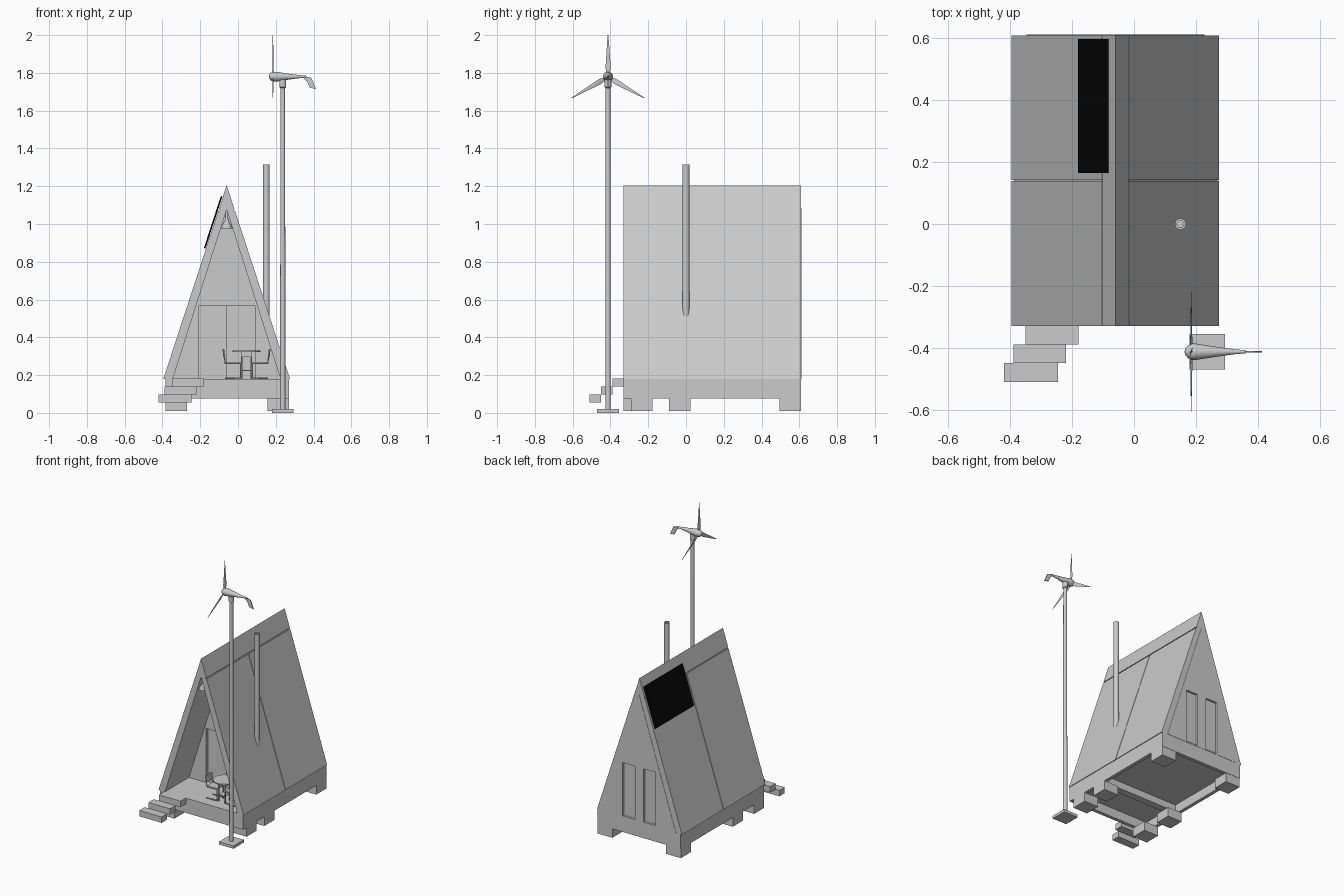
import bpy, bmesh, math
from mathutils import Vector, Matrix

if "Cube" in bpy.data.objects:
    bpy.data.objects.remove(bpy.data.objects["Cube"])

CX, APEX, SLOPE = -0.06, 1.205, 0.327   # roof centre line, ridge height, half width per unit of drop


def finish(name, bm, smooth=False):
    bmesh.ops.recalc_face_normals(bm, faces=bm.faces)
    me = bpy.data.meshes.new(name)
    bm.to_mesh(me)
    bm.free()
    ob = bpy.data.objects.new(name, me)
    bpy.context.collection.objects.link(ob)
    if smooth:
        bpy.ops.object.select_all(action='DESELECT')
        ob.select_set(True)
        bpy.context.view_layer.objects.active = ob
        bpy.ops.object.shade_smooth_by_angle(angle=math.radians(35))
    return ob


def prism(name, pts, y0, y1):
    """Extrude an x-z profile along y."""
    bm = bmesh.new()
    f = bm.faces.new([bm.verts.new((x, y0, z)) for x, z in pts])
    r = bmesh.ops.extrude_face_region(bm, geom=[f])
    vs = [g for g in r['geom'] if isinstance(g, bmesh.types.BMVert)]
    bmesh.ops.translate(bm, verts=vs, vec=(0, y1 - y0, 0))
    return finish(name, bm)


def box(name, x0, x1, y0, y1, z0, z1):
    return prism(name, [(x0, z0), (x1, z0), (x1, z1), (x0, z1)], y0, y1)


def lathe(name, prof, loc, axis='Z', n=24):
    """Spin a (radius, height) profile around an axis through loc."""
    bm = bmesh.new()
    vs = [bm.verts.new((r, 0, h)) for r, h in prof]
    es = [bm.edges.new(p) for p in zip(vs, vs[1:])]
    bmesh.ops.spin(bm, geom=vs + es, cent=(0, 0, 0), axis=(0, 0, 1), angle=2 * math.pi, steps=n)
    bmesh.ops.remove_doubles(bm, verts=bm.verts, dist=1e-5)
    if axis == 'X':
        bmesh.ops.rotate(bm, verts=bm.verts, matrix=Matrix.Rotation(math.pi / 2, 3, 'Y'))
    bmesh.ops.translate(bm, verts=bm.verts, vec=loc)
    return finish(name, bm, True)


def tube(name, pts, r):
    cu = bpy.data.curves.new(name, 'CURVE')
    cu.dimensions = '3D'
    cu.bevel_depth, cu.bevel_resolution, cu.use_fill_caps = r, 2, True
    sp = cu.splines.new('POLY')
    sp.points.add(len(pts) - 1)
    for p, c in zip(sp.points, pts):
        p.co = (*c, 1)
    ob = bpy.data.objects.new(name, cu)
    bpy.context.collection.objects.link(ob)


def cut(ob, *dims):
    c = box("cutter", *dims)
    c.hide_render = True
    m = ob.modifiers.new("cut", 'BOOLEAN')
    m.operation, m.object, m.solver = 'DIFFERENCE', c, 'EXACT'
    bpy.context.view_layer.objects.active = ob
    bpy.ops.object.modifier_apply(modifier=m.name)
    bpy.data.objects.remove(c)


def half(z, off=0.0):
    return (APEX - z) * SLOPE - off


# Foundation: floor slab, rim beams, cross beam and feet
XL, XR, YF, YB = -0.385, 0.27, -0.33, 0.61
box("floor_slab", XL, XR, YF, YB, 0.14, 0.18)
for n, a in (("left", XL), ("right", XR - 0.025)):
    box(f"{n}_rim_beam", a, a + 0.025, YF, YB, 0.075, 0.14)
for n, a in (("front", YF), ("back", YB - 0.025)):
    box(f"{n}_rim_beam", XL + 0.025, XR - 0.025, a, a + 0.025, 0.075, 0.14)
box("cross_beam", XL + 0.025, XR - 0.025, -0.06, -0.01, 0.09, 0.14)
for n, x, front in (("left", XL, YF), ("right", XR - 0.115, -0.29)):
    for m, y in (("front", front), ("middle", -0.09), ("back", YB - 0.115)):
        box(f"{m}_{n}_foot", x, x + 0.115, y, y + 0.113, 0.01, 0.076)

# Entrance steps
for i, (x0, x1) in enumerate(((-0.42, -0.245), (-0.39, -0.22), (-0.35, -0.18))):
    box(f"step_{i + 1}", x0, x1, -0.51 + 0.06 * i, -0.45 + 0.06 * i, 0.055 + 0.042 * i, 0.097 + 0.042 * i)

# Roof: inner A-frame shell, cladding panels with seams, ridge cap
T, Z0 = 0.007, 0.18
b = half(Z0, T)
prism("roof_shell", [(CX - b, Z0), (CX, APEX - T / SLOPE), (CX + b, Z0),
                     (CX + 0.285, Z0), (CX, 1.075), (CX - 0.285, Z0)], YF, YB)
for n, s in (("left", -1), ("right", 1)):
    quad = [(CX + s * half(z, o), z) for z, o in ((Z0, 0), (1.07, 0), (1.07, T), (Z0, T))]
    prism(f"{n}_front_roof_panel", quad, YF, 0.139)
    prism(f"{n}_back_roof_panel", quad, 0.143, YB)
h0, h1 = half(1.077), half(1.077, T)
prism("ridge_cap", [(CX - h0, 1.077), (CX, APEX), (CX + h0, 1.077), (CX + h1, 1.077),
                    (CX, APEX - T / SLOPE), (CX - h1, 1.077)], YF, YB)

# Gable walls with recessed doors
tri = [(CX - 0.288, Z0), (CX + 0.288, Z0), (CX, 1.085)]
back = prism("back_wall", tri, 0.57, 0.612)
for x0, x1 in ((-0.19, -0.095), (-0.025, 0.07)):
    cut(back, x0, x1, 0.597, 0.65, 0.19, 0.57)
front = prism("porch_wall", tri, -0.06, -0.02)
cut(front, -0.21, 0.09, -0.1, -0.04, 0.17, 0.565)
box("sliding_door", -0.06, 0.09, -0.05, -0.04, Z0, 0.565)

# Porch lamp
lathe("porch_lamp", [(0, 1.07), (0.006, 1.07), (0.009, 1.02), (0.03, 0.985), (0.03, 0.977), (0, 0.977)],
      (CX, -0.3, 0), n=16)

# Round table with pedestal legs
TX, TY = 0.045, -0.22
lathe("table_top", [(0, 0.331), (0.073, 0.331), (0.073, 0.323), (0, 0.323)], (TX, TY, 0), n=32)
for i in range(4):
    dx, dy = (1 if i % 2 else -1), (1 if i // 2 else -1)
    x, y = TX + dx * 0.025, TY + dy * 0.025
    tube(f"table_leg_{i + 1}", [(x, y, 0.18), (x, y, 0.325)], 0.0045)
box("table_shelf", TX - 0.025, TX + 0.025, TY - 0.025, TY + 0.025, 0.222, 0.227)
box("table_apron", TX - 0.03, TX + 0.03, TY - 0.03, TY + 0.03, 0.297, 0.323)

# Two cantilever chairs facing the table
for n, s in (("left", -1), ("right", 1)):
    def X(d):
        return TX + s * d
    for m, y in (("front", TY - 0.034), ("back", TY + 0.034)):
        tube(f"{n}_chair_{m}_frame", [(X(0.122), y, 0.335), (X(0.112), y, 0.262), (X(0.032), y, 0.262),
                                      (X(0.032), y, 0.184), (X(0.115), y, 0.184)], 0.004)
    box(f"{n}_chair_seat", *sorted((X(0.032), X(0.112))), TY - 0.034, TY + 0.034, 0.262, 0.27)
    prism(f"{n}_chair_back", [(X(0.116), 0.29), (X(0.122), 0.29), (X(0.127), 0.338), (X(0.119), 0.338)],
          TY - 0.034, TY + 0.034)

# Chimney pipe
lathe("chimney", [(0, 0.5), (0.018, 0.5), (0.018, 1.315), (0.011, 1.315), (0.011, 1.2), (0, 1.2)], (0.15, 0, 0))

# Solar panel lying on the left roof slope
o = 0.003
panel = prism("solar_panel", [(CX - half(z, -k), z) for z, k in ((0.87, o), (1.145, o), (1.148, o + 0.009),
                                                             (0.873, o + 0.009))], 0.165, 0.598)
mat = bpy.data.materials.new("black_cells")
mat.diffuse_color = (0.002, 0.002, 0.002, 1)
mat.use_nodes = True
mat.node_tree.nodes["Principled BSDF"].inputs["Base Color"].default_value = mat.diffuse_color
panel.data.materials.append(mat)

# Wind turbine: plate, mast, nacelle, tail fin and three blades
PX, PY, HZ = 0.237, -0.413, 1.78
box("mast_plate", 0.18, 0.294, PY - 0.058, PY + 0.058, 0, 0.02)
lathe("mast", [(0, 0.02), (0.014, 0.02), (0.0125, 1.72), (0.018, 1.725), (0.018, 1.765), (0, 1.765)], (PX, PY, 0))
lathe("nacelle", [(0, 0.163), (0.011, 0.166), (0.02, 0.174), (0.026, 0.188), (0.026, 0.203), (0.021, 0.235),
                  (0.014, 0.28), (0.008, 0.325), (0.005, 0.36), (0, 0.363)], (0, PY, HZ), 'X')
prism("tail_fin", [(0.345, 1.784), (0.388, 1.774), (0.413, 1.715), (0.38, 1.722), (0.365, 1.755), (0.35, 1.768)],
      PY - 0.003, PY + 0.003)
for i in range(3):
    bm = bmesh.new()
    rings = []
    for r, w0, w1, t, tw in ((0.012, -0.007, 0.007, 0.004, 0.3), (0.05, -0.013, 0.015, 0.003, 0.25),
                             (0.13, -0.008, 0.009, 0.002, 0.12), (0.222, -0.002, 0.002, 0.001, 0.0)):
        rings.append([bm.verts.new((t * a + tw * w, w, r))
                      for a, w in ((0, w0), (1, (w0 + w1) / 2), (0, w1), (-1, (w0 + w1) / 2))])
    for p, q in zip(rings, rings[1:]):
        for k in range(4):
            bm.faces.new((p[k], p[(k + 1) % 4], q[(k + 1) % 4], q[k]))
    bm.faces.new(rings[0])
    bm.faces.new(rings[-1])
    bmesh.ops.rotate(bm, verts=bm.verts, matrix=Matrix.Rotation(i * 2 * math.pi / 3, 3, 'X'))
    bmesh.ops.translate(bm, verts=bm.verts, vec=(0.185, PY, HZ - 0.002))
    finish(f"blade_{i + 1}", bm, True)
